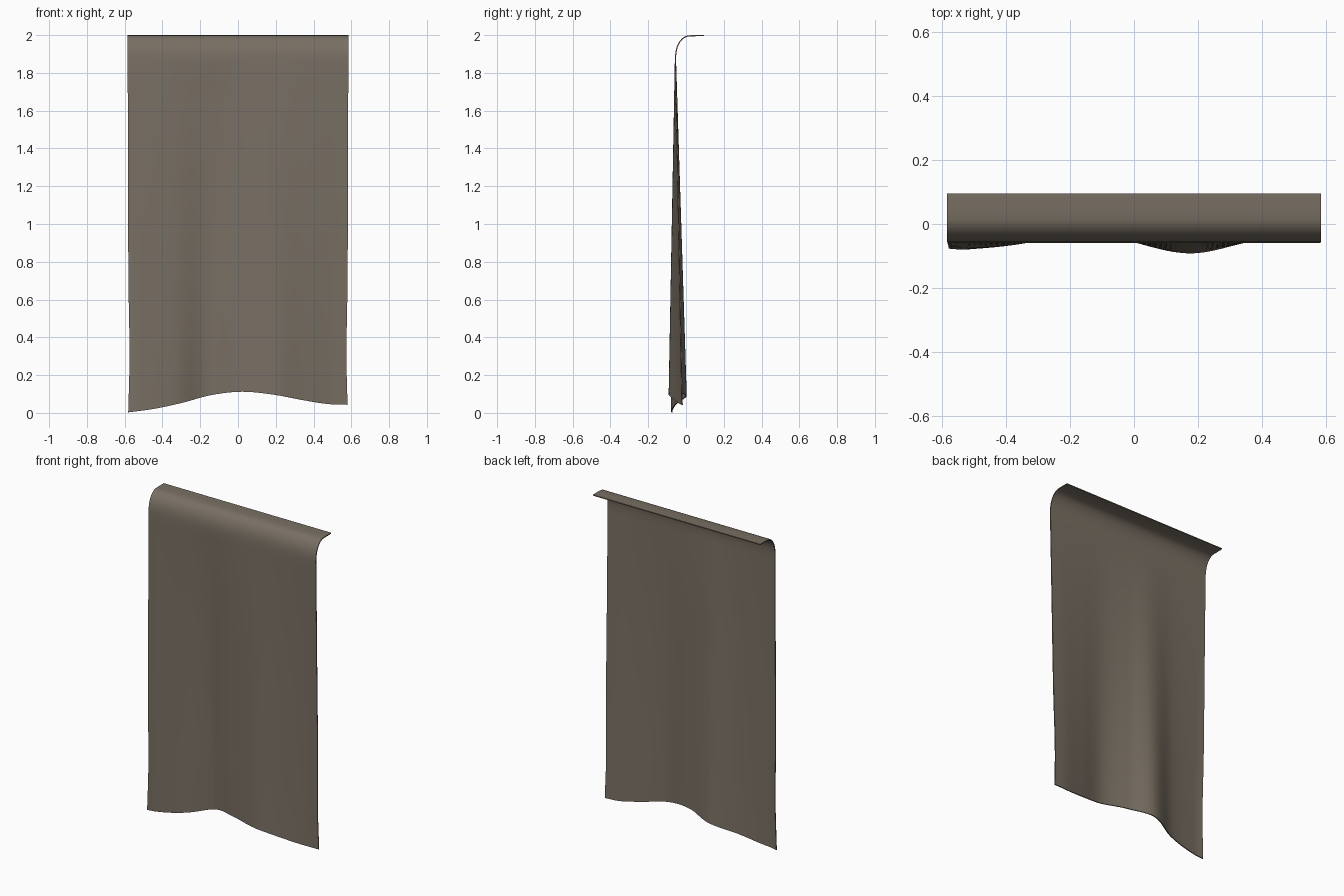
import bpy
import bmesh

if "Cube" in bpy.data.objects:
    bpy.data.objects.remove(bpy.data.objects["Cube"])


def spline(points, t):
    """Smooth (Catmull-Rom style) interpolation through (t, value) points."""
    n = len(points)

    def slope(i):
        a, b = points[max(i - 1, 0)], points[min(i + 1, n - 1)]
        return (b[1] - a[1]) / (b[0] - a[0])

    i = 0
    while i < n - 2 and t > points[i + 1][0]:
        i += 1
    (t0, v0), (t1, v1) = points[i], points[i + 1]
    h = t1 - t0
    s = min(max((t - t0) / h, 0), 1)
    return ((2*s**3 - 3*s**2 + 1) * v0 + (s**3 - 2*s**2 + s) * h * slope(i)
            + (3*s**2 - 2*s**3) * v1 + (s**3 - s**2) * h * slope(i + 1))


# Folds at the hem (y offset), hem height, and side edge half width by height
FOLDS = [(-0.585, -0.018), (-0.53, -0.021), (-0.33, 0.002), (-0.16, 0.057),
         (0.0, 0.002), (0.18, -0.033), (0.36, 0.002), (0.50, 0.030), (0.585, 0.036)]
HEM = [(-0.585, 0.003), (-0.45, 0.021), (-0.3, 0.053), (-0.15, 0.093), (0.02, 0.112),
       (0.2, 0.095), (0.35, 0.067), (0.48, 0.047), (0.585, 0.043)]
WIDTH = [(0, 0.581), (0.3, 0.574), (0.7, 0.580), (1.3, 0.582), (2, 0.585)]

# Profile of the top flap bending over into the vertical drop
TOP = [(0.095, 1.997), (0.05, 1.997), (0.015, 1.996), (-0.004, 1.991), (-0.021, 1.979),
       (-0.036, 1.960), (-0.047, 1.936), (-0.053, 1.910), (-0.056, 1.88)]
COLS, ROWS, DROP_TOP = 64, 40, 1.88

# Hanging cloth sheet
bm = bmesh.new()
grid = []
for r in range(len(TOP) + ROWS):
    row = []
    for c in range(COLS + 1):
        u = -0.585 + 1.17 * c / COLS
        if r < len(TOP):
            y, z = TOP[r]
        else:
            k = (r - len(TOP) + 1) / ROWS
            z = DROP_TOP + (spline(HEM, u) - DROP_TOP) * k
            y = -0.056 + spline(FOLDS, u) * k
        x = u / 0.585 * spline(WIDTH, z)
        row.append(bm.verts.new((x, y, z)))
    grid.append(row)
for a, b in zip(grid, grid[1:]):
    for c in range(COLS):
        bm.faces.new((a[c], b[c], b[c + 1], a[c + 1]))
mesh = bpy.data.meshes.new("hanging_cloth")
bm.to_mesh(mesh)
bm.free()
cloth = bpy.data.objects.new("hanging_cloth", mesh)
bpy.context.collection.objects.link(cloth)

# Fabric thickness
solid = cloth.modifiers.new("thickness", "SOLIDIFY")
solid.thickness = 0.006
solid.offset = 0

# Smooth shading and fabric colour
bpy.context.view_layer.objects.active = cloth
cloth.select_set(True)
bpy.ops.object.modifier_apply(modifier="thickness")
bpy.ops.object.shade_smooth_by_angle()
fabric = bpy.data.materials.new("fabric")
fabric.diffuse_color = (0.19, 0.16, 0.125, 1)
fabric.use_nodes = True
fabric.node_tree.nodes["Principled BSDF"].inputs["Base Color"].default_value = fabric.diffuse_color
mesh.materials.append(fabric)
